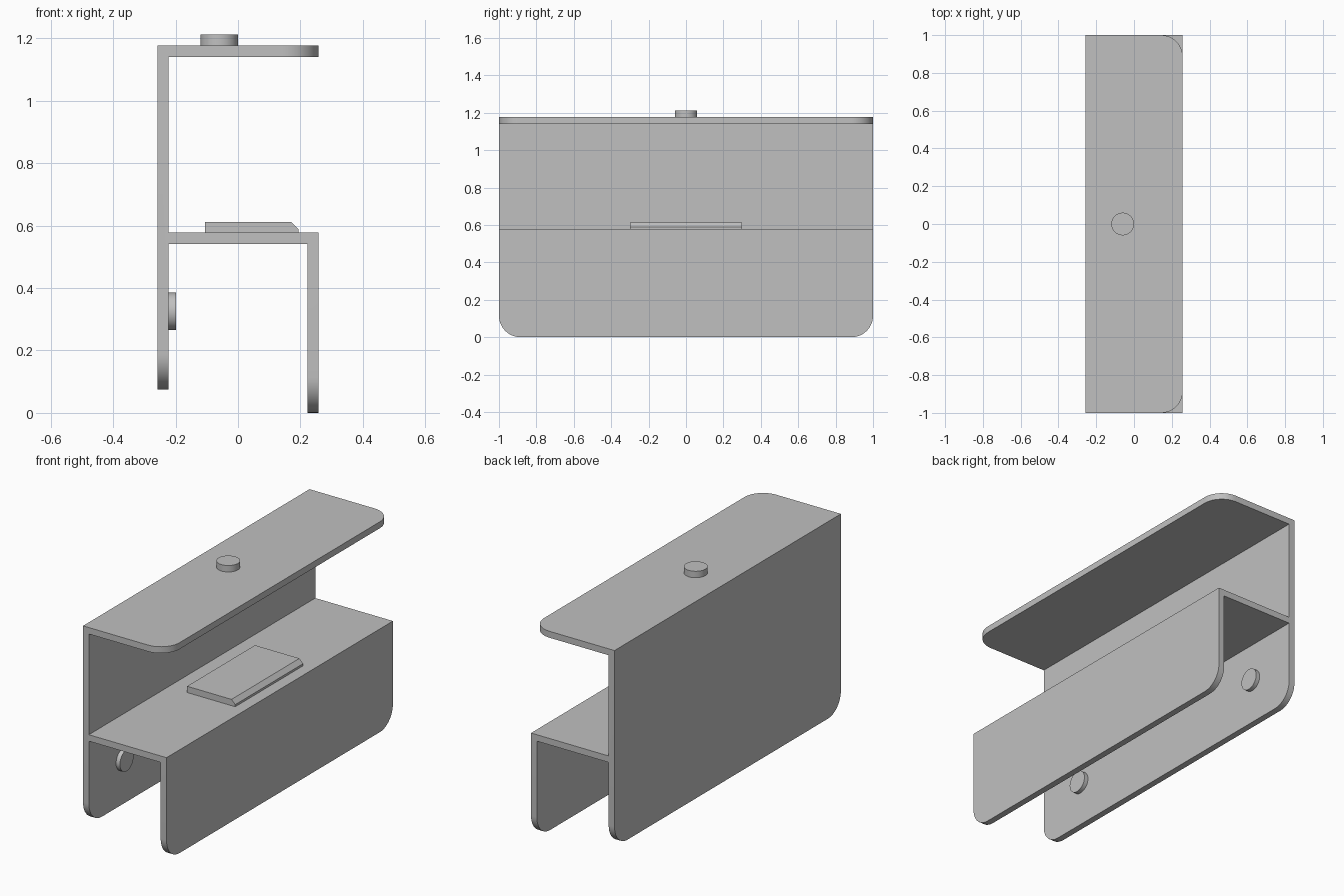
import bpy, bmesh, math
from mathutils import Matrix, Vector

if "Cube" in bpy.data.objects:
    bpy.data.objects.remove(bpy.data.objects["Cube"], do_unlink=True)

grey = bpy.data.materials.new("plain grey")
grey.use_nodes = True
colour = (0.53, 0.53, 0.53, 1)
grey.diffuse_color = colour
grey.node_tree.nodes["Principled BSDF"].inputs["Base Color"].default_value = colour

HALF = 0.258      # half width in x
T = 0.036         # sheet thickness
TOP = 1.176       # top of the upper flange
SHELF = 0.577     # top of the middle shelf
FOOT = 0.075      # bottom of the tall wall
RADIUS = 0.115    # rounded corners


def finish(bm, name):
    bmesh.ops.recalc_face_normals(bm, faces=bm.faces)
    mesh = bpy.data.meshes.new(name)
    bm.to_mesh(mesh)
    bm.free()
    obj = bpy.data.objects.new(name, mesh)
    bpy.context.collection.objects.link(obj)
    mesh.materials.append(grey)
    bpy.ops.object.select_all(action='DESELECT')
    obj.select_set(True)
    bpy.context.view_layer.objects.active = obj
    bpy.ops.object.shade_smooth_by_angle(angle=math.radians(30))
    return obj


def extrude_profile(points, half_length):
    """Prism along y from an (x, z) outline."""
    bm = bmesh.new()
    face = bm.faces.new([bm.verts.new((x, -half_length, z)) for x, z in points])
    new = bmesh.ops.extrude_face_region(bm, geom=[face])["geom"]
    moved = [g for g in new if isinstance(g, bmesh.types.BMVert)]
    bmesh.ops.translate(bm, verts=moved, vec=(0, 2 * half_length, 0))
    return bm


def disc(name, centre, axis, radius, height):
    bm = bmesh.new()
    turn = Vector((0, 0, 1)).rotation_difference(Vector(axis)).to_matrix().to_4x4()
    bmesh.ops.create_cone(bm, cap_ends=True, segments=48, radius1=radius,
                          radius2=radius, depth=height,
                          matrix=Matrix.Translation(centre) @ turn)
    return finish(bm, name)


# Bracket: tall wall, upper flange, shelf and short front wall in one section
inner = -HALF + T
outline = [
    (-HALF, FOOT), (inner, FOOT), (inner, SHELF - T), (HALF - T, SHELF - T),
    (HALF - T, 0), (HALF, 0), (HALF, SHELF), (inner, SHELF),
    (inner, TOP - T), (HALF, TOP - T), (HALF, TOP), (-HALF, TOP),
]
bm = extrude_profile(outline, 1)


def is_corner(edge):
    a, b = (v.co for v in edge.verts)
    if abs(a.y - b.y) > 0.01:
        return False
    foot = max(a.z, b.z) < FOOT + 0.01
    flange_tip = min(a.x, b.x) > HALF - 0.01 and min(a.z, b.z) > SHELF + 0.1
    return foot or flange_tip


bmesh.ops.bevel(bm, geom=[e for e in bm.edges if is_corner(e)], offset=RADIUS,
                offset_type='OFFSET', segments=12, profile=0.5,
                affect='EDGES', clamp_overlap=False)
finish(bm, "bracket")

# Pad on the shelf with one chamfered long edge
pad = [(-0.105, SHELF), (0.193, SHELF), (0.193, 0.589),
       (0.17, 0.612), (-0.105, 0.612)]
finish(extrude_profile(pad, 0.3), "shelf_pad")

# Round studs
disc("top_stud", (-0.06, 0, TOP + T / 2), (0, 0, 1), 0.06, T)
for side, y in (("front", -0.7), ("back", 0.7)):
    disc(side + "_wall_stud", (inner + 0.012, y, 0.325), (1, 0, 0), 0.06, 0.024)
